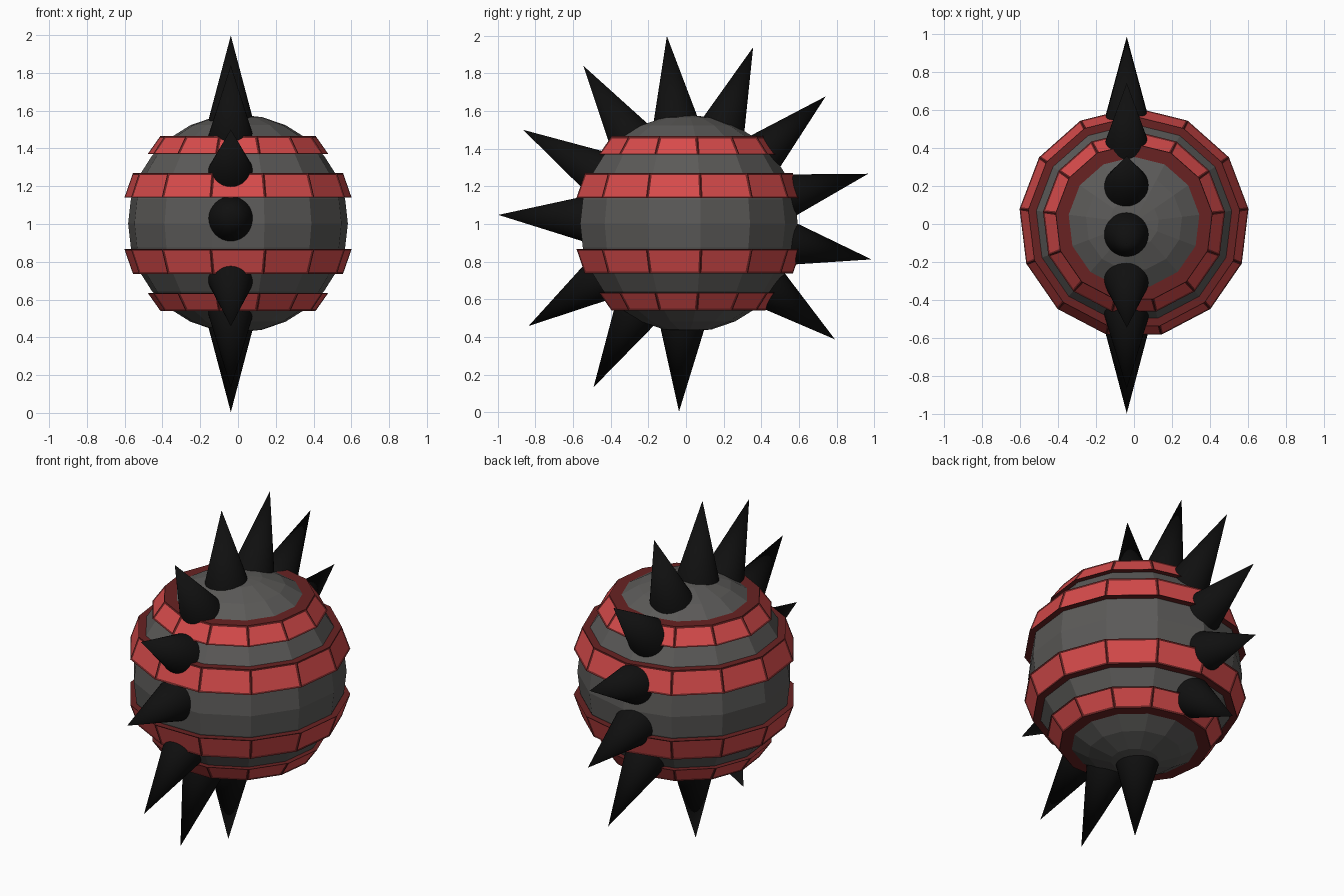
import bpy, bmesh, math
from mathutils import Vector, Matrix

if "Cube" in bpy.data.objects:
    bpy.data.objects.remove(bpy.data.objects["Cube"])

SIDES = 13
CENTRE = Vector((0, 0.007, 1.003))


def material(name, rgb):
    m = bpy.data.materials.new(name)
    m.diffuse_color = (*rgb, 1)
    m.use_nodes = True
    m.node_tree.nodes["Principled BSDF"].inputs["Base Color"].default_value = m.diffuse_color
    return m


grey = material("dark grey", (0.105, 0.102, 0.098))
red = material("red", (0.68, 0.07, 0.07))
dark_red = material("dark red", (0.14, 0.016, 0.016))
black = material("black", (0.005, 0.005, 0.005))


def finish(name, bm, mats, location):
    bmesh.ops.recalc_face_normals(bm, faces=bm.faces)
    mesh = bpy.data.meshes.new(name)
    for m in mats:
        mesh.materials.append(m)
    bm.to_mesh(mesh)
    bm.free()
    ob = bpy.data.objects.new(name, mesh)
    ob.location = location
    bpy.context.collection.objects.link(ob)
    return ob


def lathe(profile, closed):
    """Spin (radius, z) points; one corner points to the back. Returns strips of faces."""
    bm = bmesh.new()
    rings = []
    for r, z in profile:
        ring = []
        for i in range(SIDES):
            a = math.pi / 2 + math.tau * i / SIDES
            ring.append(bm.verts.new((r * math.cos(a), r * math.sin(a), z)))
        rings.append(ring)
    strips = []
    n = len(rings)
    for k in range(n if closed else n - 1):
        p, q = rings[k], rings[(k + 1) % n]
        strips.append([bm.faces.new((p[i], p[(i + 1) % SIDES], q[(i + 1) % SIDES], q[i]))
                       for i in range(SIDES)])
    return bm, strips


# Faceted ball
steps = 14
bm, _ = lathe([(0.586 * math.sin(math.pi * k / steps), -0.577 * math.cos(math.pi * k / steps))
               for k in range(steps + 1)], False)
bmesh.ops.remove_doubles(bm, verts=bm.verts, dist=1e-4)
finish("ball", bm, [grey], CENTRE)

# Tiled bands: dark frames with recessed red panels, mirrored top to bottom
bands = {"wide_band": (0.606, 0.136, 0.56, 0.267),
         "narrow_band": (0.482, 0.367, 0.414, 0.463)}
for name, (r0, z0, r1, z1) in bands.items():
    for side, s in (("upper", 1), ("lower", -1)):
        bm, strips = lathe([(r0, s * z0), (r1, s * z1), (r1 - 0.08, s * z1), (r0 - 0.08, s * z0)], True)
        bmesh.ops.recalc_face_normals(bm, faces=bm.faces)
        for f in bm.faces:
            f.material_index = 1
        panels = strips[0]
        bmesh.ops.inset_individual(bm, faces=panels, thickness=0.014, depth=-0.004)
        for f in panels:
            f.material_index = 0
        finish(f"{side}_{name}", bm, [red, dark_red], CENTRE)

# Row of radial spikes around the ball, with one gap at the lower back
angles = [96, 69.3, 42.4, 15.3, -11, -38, -92.3, -119.6, -147, 177.4, 150.2, 123.2]
BASE, TIP = 0.53, 1.0
for n, deg in enumerate(angles):
    a = math.radians(deg)
    d = Vector((0, math.cos(a), math.sin(a)))
    bm = bmesh.new()
    bmesh.ops.create_cone(bm, cap_ends=True, segments=32, radius1=0.124, radius2=0, depth=TIP - BASE)
    bmesh.ops.remove_doubles(bm, verts=bm.verts, dist=1e-5)
    for f in bm.faces:
        f.smooth = len(f.verts) < 5
    bm.transform(Matrix.Translation(d * (BASE + TIP) / 2) @ d.to_track_quat('Z', 'Y').to_matrix().to_4x4())
    finish(f"spike_{n + 1}", bm, [black], Vector((-0.038, 0.003, 1.003)))
